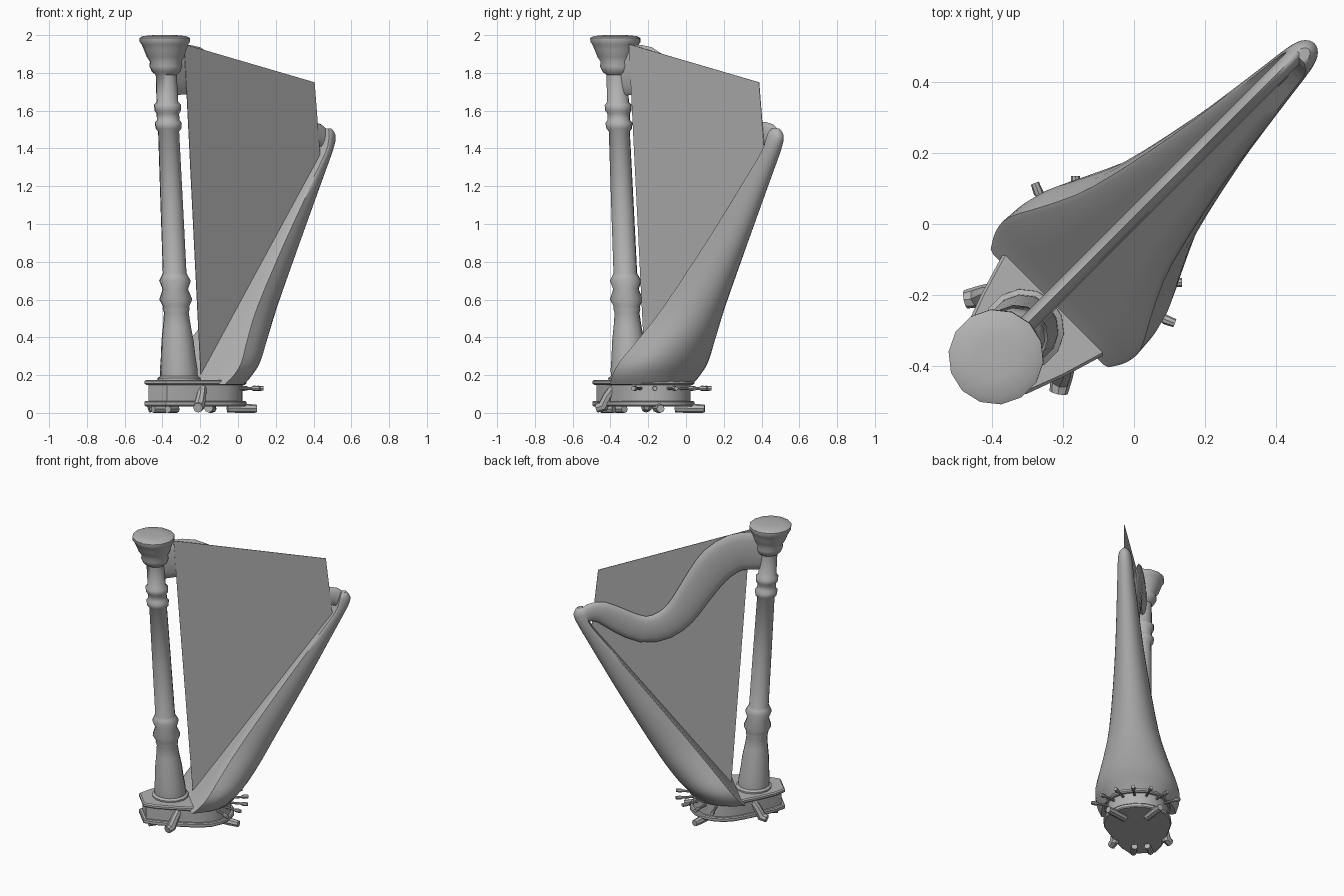
import bpy, bmesh, math
from mathutils import Vector

if "Cube" in bpy.data.objects:
    bpy.data.objects.remove(bpy.data.objects["Cube"])

TURN = math.radians(45)          # the whole harp stands diagonally
grey = bpy.data.materials.new("plain_grey")
grey.diffuse_color = (0.45, 0.45, 0.45, 1)
grey.use_nodes = True
grey.node_tree.nodes["Principled BSDF"].inputs["Base Color"].default_value = grey.diffuse_color


def finish(name, bm, angle=40):
    bmesh.ops.recalc_face_normals(bm, faces=bm.faces)
    me = bpy.data.meshes.new(name)
    bm.to_mesh(me)
    bm.free()
    ob = bpy.data.objects.new(name, me)
    bpy.context.collection.objects.link(ob)
    me.materials.append(grey)
    ob.rotation_euler.z = TURN
    bpy.ops.object.select_all(action='DESELECT')
    ob.select_set(True)
    bpy.context.view_layer.objects.active = ob
    bpy.ops.object.shade_smooth_by_angle(angle=math.radians(angle))
    return ob


def loft(name, rings, angle=40):
    """Skin a list of equal-length point rings and cap both ends."""
    bm = bmesh.new()
    loops = [[bm.verts.new(p) for p in r] for r in rings]
    n = len(loops[0])
    for a, b in zip(loops, loops[1:]):
        for i in range(n):
            j = (i + 1) % n
            bm.faces.new((a[i], a[j], b[j], b[i]))
    bm.faces.new(loops[0][::-1])
    bm.faces.new(loops[-1])
    return finish(name, bm, angle)


def spline(keys, steps):
    """Catmull-Rom through tuples of any size."""
    pts = [Vector(k) for k in keys]
    pts = [2 * pts[0] - pts[1]] + pts + [2 * pts[-1] - pts[-2]]
    out = []
    for a, b, c, d in zip(pts, pts[1:], pts[2:], pts[3:]):
        for s in range(steps):
            t = s / steps
            out.append(0.5 * (2 * b + (c - a) * t + (2 * a - 5 * b + 4 * c - d) * t * t
                              + (3 * b - a - 3 * c + d) * t ** 3))
    return out + [pts[-2]]


def tube(name, path, radii, sides=8):
    rings = []
    for k, p in enumerate(path):
        t = (Vector(path[min(k + 1, len(path) - 1)]) - Vector(path[max(k - 1, 0)])).normalized()
        s = t.cross(Vector((0, 0, 1))).normalized()
        up = s.cross(t)
        rings.append([Vector(p) + radii[k] * (s * math.cos(a) + up * math.sin(a))
                      for a in (2 * math.pi * i / sides for i in range(sides))])
    return loft(name, rings)


# Base: rounded drum with a tongue under the column, three stacked layers
def base_outline(inset):
    c, r = -0.24, 0.215 - inset
    side = [(-0.62 + inset, 0.08 - inset / 2), (-0.55 + inset / 2, 0.125 - inset),
            (-0.44, 0.165 - inset), (-0.34, 0.195 - inset)]
    arc = [(c + r * math.cos(a), r * math.sin(a))
           for a in (math.radians(100 - 20 * i) for i in range(11))]
    return side + arc + [(x, -y) for x, y in reversed(side)]


def base_layer(name, layers):
    loft(name, [[(x, y, z) for x, y in base_outline(i)] for z, i in layers], 35)


base_layer("base_lower_plate", [(0.035, 0.006), (0.041, 0), (0.058, 0), (0.064, 0.006)])
base_layer("base_drum", [(0.06, 0.02), (0.155, 0.02)])
base_layer("base_upper_plate", [(0.148, 0.008), (0.155, 0), (0.168, 0), (0.175, 0.008)])

# Column: lathe profile (height, radius) on a slightly leaning axis
profile = [(0.165, 0.115), (0.185, 0.115), (0.195, 0.1), (0.23, 0.1), (0.3, 0.092),
           (0.38, 0.086), (0.46, 0.074), (0.53, 0.066), (0.55, 0.072), (0.565, 0.07),
           (0.60, 0.088), (0.655, 0.068), (0.70, 0.084), (0.725, 0.07), (0.74, 0.063),
           (1.10, 0.06), (1.49, 0.056), (1.505, 0.068), (1.535, 0.072), (1.55, 0.06),
           (1.585, 0.06), (1.6, 0.07), (1.63, 0.072), (1.645, 0.058), (1.79, 0.056),
           (1.805, 0.075), (1.835, 0.088), (1.86, 0.084), (1.885, 0.1), (1.92, 0.112),
           (1.95, 0.124), (1.965, 0.134), (1.985, 0.134), (1.995, 0.115), (2.0, 0.06)]
SIDES = 14
rings = []
for z, r in profile:
    cx = -0.43 - 0.11 * (z - 0.17) / 1.83
    rings.append([(cx + r * math.cos(2 * math.pi * i / SIDES),
                   0.01 + r * math.sin(2 * math.pi * i / SIDES), z) for i in range(SIDES)])
loft("column", rings, 50)

# Sound body: D sections (height, front, back, half width), flat soundboard in front
body = [(0.15, -0.335, -0.04, 0.235), (0.20, -0.29, 0.0, 0.26), (0.27, -0.235, 0.06, 0.262),
        (0.40, -0.135, 0.15, 0.21), (0.57, -0.005, 0.25, 0.155), (0.90, 0.248, 0.435, 0.1),
        (1.20, 0.478, 0.595, 0.067), (1.38, 0.615, 0.69, 0.05), (1.45, 0.645, 0.718, 0.044),
        (1.485, 0.655, 0.71, 0.036), (1.505, 0.665, 0.695, 0.018)]
rings = []
for z, f, b, w in spline(body, 3):
    ring = []
    for i in range(17):
        a = math.pi * (i / 16 - 0.5)
        ring.append((f + (b - f) * math.cos(a) ** 0.9 if 0 < i < 16 else f, w * math.sin(a), z))
    ring += [(f - 0.006, w * s, z) for s in (0.93, 0.5, 0, -0.5, -0.93)]
    rings.append(ring)
loft("sound_body", rings, 45)

# Neck: flattened S-curved beam (along, height, half height)
neck = [(-0.52, 1.80, 0.125), (-0.41, 1.815, 0.13), (-0.31, 1.81, 0.132), (-0.20, 1.745, 0.13),
        (-0.12, 1.65, 0.12), (-0.035, 1.525, 0.11), (0.04, 1.42, 0.105), (0.14, 1.345, 0.1),
        (0.275, 1.325, 0.09), (0.42, 1.395, 0.083), (0.54, 1.465, 0.073),
        (0.62, 1.468, 0.062), (0.675, 1.435, 0.045)]
path = spline(neck, 2)
rings = []
for k, (x, z, h) in enumerate(path):
    p, q = path[max(k - 1, 0)], path[min(k + 1, len(path) - 1)]
    t = Vector((q[0] - p[0], 0, q[1] - p[1])).normalized()
    n = Vector((-t.z, 0, t.x))
    rings.append([Vector((x, 0.014 + 0.025 * math.sin(a), z)) + n * (h * math.cos(a))
                  for a in (2 * math.pi * i / 14 for i in range(14))])
loft("neck", rings, 60)

# Strings: one thin sheet between neck and soundboard
sheet = [(-0.415, 1.952), (0.56, 1.75), (0.602, 1.365), (-0.292, 0.2)]
loft("strings", [[(x, y, z) for x, z in sheet] for y in (-0.014, -0.011)])

# Feet: two sloping front claws and two low back feet, mirrored
for side, tag in ((1, "left"), (-1, "right")):
    tube("front_foot_" + tag, [(-0.40, 0.13 * side, 0.14), (-0.43, 0.155 * side, 0.09),
                               (-0.455, 0.165 * side, 0.035), (-0.485, 0.185 * side, 0.027)],
         [0.026, 0.026, 0.03, 0.026])
    tube("back_foot_" + tag, [(-0.15, 0.07 * side, 0.026), (-0.07, 0.13 * side, 0.024),
                              (-0.025, 0.165 * side, 0.022)], [0.024, 0.025, 0.021])
    # small feet under the front tongue
    tube("toe_" + tag, [(-0.58, 0.055 * side, 0.02), (-0.50, 0.04 * side, 0.02)], [0.02, 0.02])

# Pedals: seven pegs fanned around the back of the drum
for i in range(7):
    a = math.radians(-66 + 22 * i)
    d = Vector((math.cos(a), math.sin(a), 0))
    c = Vector((-0.24, 0, 0.13))
    tube("pedal_%d" % (i + 1), [c + d * r for r in (0.17, 0.26, 0.275, 0.305)],
         [0.008, 0.008, 0.014, 0.012])
